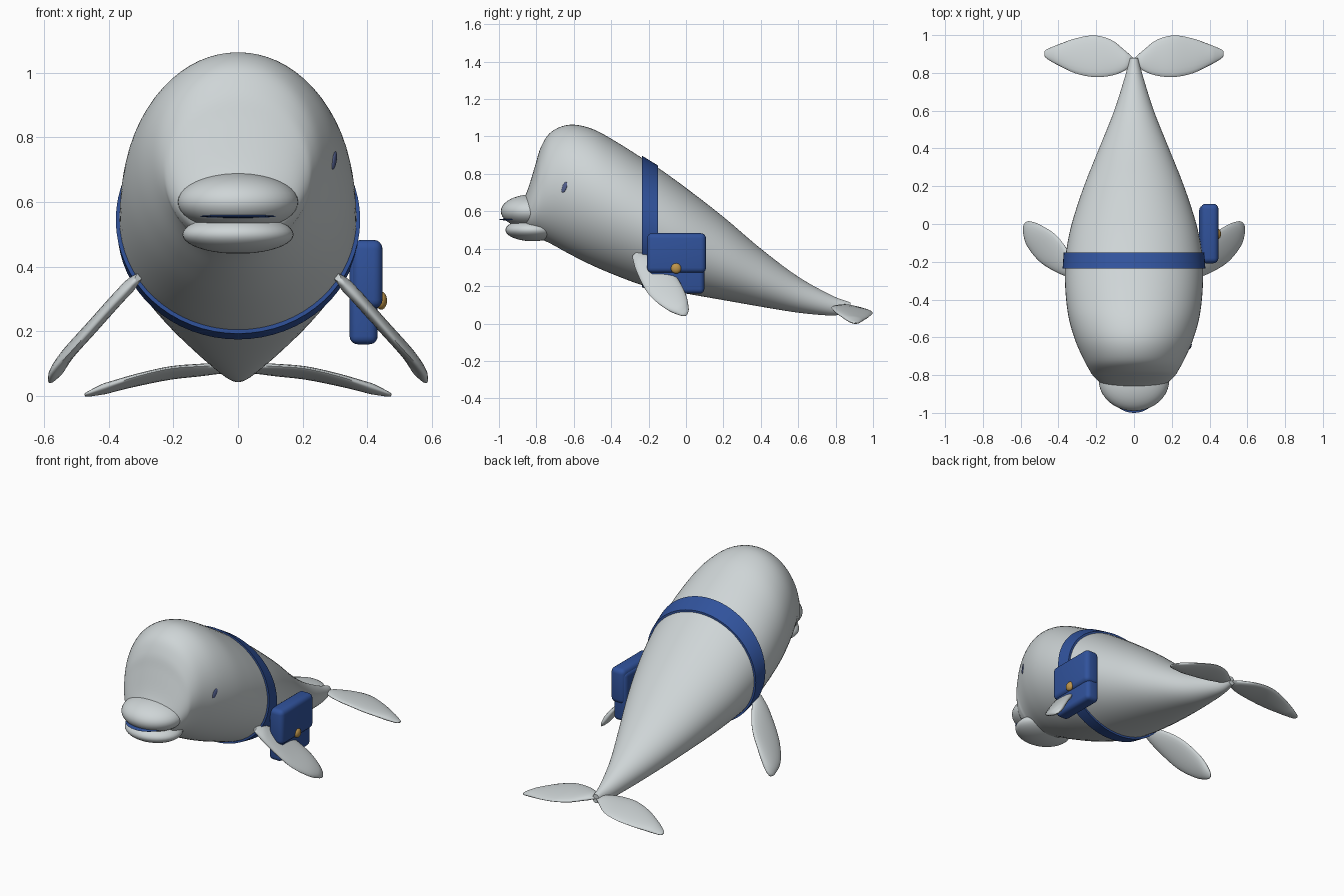
import bpy, bmesh
from math import cos, sin, pi, radians
from mathutils import Vector

if "Cube" in bpy.data.objects:
    bpy.data.objects.remove(bpy.data.objects["Cube"])


def material(name, rgb):
    m = bpy.data.materials.new(name)
    m.use_nodes = True
    m.diffuse_color = (*rgb, 1)
    bsdf = m.node_tree.nodes["Principled BSDF"]
    bsdf.inputs["Base Color"].default_value = (*rgb, 1)
    bsdf.inputs["Roughness"].default_value = 0.6
    return m


SKIN = material("pale_grey", (0.62, 0.665, 0.675))
BLUE = material("bag_blue", (0.03, 0.085, 0.33))
SLATE = material("slate_blue", (0.09, 0.12, 0.28))
GOLD = material("gold", (0.52, 0.30, 0.07))


def finish(name, bm, mat, angle=40):
    bmesh.ops.recalc_face_normals(bm, faces=bm.faces)
    me = bpy.data.meshes.new(name)
    bm.to_mesh(me)
    bm.free()
    me.materials.append(mat)
    ob = bpy.data.objects.new(name, me)
    bpy.context.collection.objects.link(ob)
    bpy.ops.object.select_all(action='DESELECT')
    ob.select_set(True)
    bpy.context.view_layer.objects.active = ob
    bpy.ops.object.shade_smooth_by_angle(angle=radians(angle))
    return ob


def smooth_rows(rows, steps):
    """Resample rows of numbers along a smooth curve through them."""
    rows = [Vector(r) for r in rows]
    pts = [rows[0] * 2 - rows[1]] + rows + [rows[-1] * 2 - rows[-2]]
    out = []
    for a, b, c, d in zip(pts, pts[1:], pts[2:], pts[3:]):
        for i in range(steps):
            t = i / steps
            out.append(b + (c - a) * (t / 2) + (a * 2 - b * 5 + c * 4 - d) * (t * t / 2)
                       + (b * 3 - a - c * 3 + d) * (t ** 3 / 2))
    return out + [rows[-1]]


def loft(rings, closed=False):
    bm = bmesh.new()
    loops = [[bm.verts.new(p) for p in ring] for ring in rings]
    pairs = list(zip(loops, loops[1:])) + ([(loops[-1], loops[0])] if closed else [])
    for a, b in pairs:
        for i in range(len(a)):
            j = (i + 1) % len(a)
            bm.faces.new((a[i], a[j], b[j], b[i]))
    if not closed:
        bm.faces.new(loops[0])
        bm.faces.new(loops[-1])
    return bm


def section(y, bottom, top, half, grow=0.0, n=64):
    mid, tall = (bottom + top) / 2, (top - bottom) / 2 + grow
    return [Vector(((half + grow) * cos(2 * pi * i / n), y, mid + tall * sin(2 * pi * i / n)))
            for i in range(n)]


def ellipsoid(name, centre, radii, mat, rot=(0, 0, 0), seg=40):
    bm = bmesh.new()
    bmesh.ops.create_uvsphere(bm, u_segments=seg, v_segments=seg // 2, radius=1)
    bmesh.ops.scale(bm, vec=radii, verts=bm.verts)
    ob = finish(name, bm, mat, 60)
    ob.location, ob.rotation_euler = centre, rot
    return ob


def rounded_box(name, low, high, radius, mat):
    low, high = Vector(low), Vector(high)
    bm = bmesh.new()
    bmesh.ops.create_cube(bm, size=1)
    bmesh.ops.scale(bm, vec=high - low, verts=bm.verts)
    bmesh.ops.translate(bm, vec=(low + high) / 2, verts=bm.verts)
    bmesh.ops.bevel(bm, geom=bm.edges[:], offset=radius, segments=4, profile=0.5, affect='EDGES')
    return finish(name, bm, mat)


def fin(name, rows, chord, thick, side):
    """Leaf-shaped blade: rows give the centre line and half width."""
    chord = Vector(chord).normalized()
    path = smooth_rows(rows, 6)
    rings = []
    for k, r in enumerate(path):
        ahead = path[min(k + 1, len(path) - 1)].xyz - path[max(k - 1, 0)].xyz
        normal = ahead.cross(chord).normalized()
        half = max(r.w, 0.004)
        t = thick * min(1, half / 0.05)
        ring = [r.xyz + chord * (half * cos(2 * pi * i / 20)) + normal * (t * sin(2 * pi * i / 20))
                for i in range(20)]
        rings.append([Vector((p.x * side, p.y, p.z)) for p in ring])
    return finish(name, loft(rings), SKIN, 70)


# Body: y, underside, back, half width
profile = [
    (-0.88, 0.53, 0.64, 0.09), (-0.845, 0.48, 0.72, 0.17), (-0.805, 0.46, 0.85, 0.215),
    (-0.775, 0.45, 0.945, 0.235), (-0.72, 0.425, 1.025, 0.265), (-0.62, 0.37, 1.063, 0.31),
    (-0.5, 0.31, 1.04, 0.345), (-0.37, 0.255, 0.97, 0.362), (-0.235, 0.205, 0.885, 0.366),
    (-0.15, 0.187, 0.833, 0.36), (0, 0.16, 0.725, 0.33), (0.2, 0.125, 0.57, 0.265),
    (0.4, 0.09, 0.4, 0.185), (0.6, 0.058, 0.25, 0.105), (0.78, 0.043, 0.15, 0.048),
    (0.88, 0.058, 0.112, 0.022)]
body = finish("body", loft([section(*r) for r in smooth_rows(profile, 5)]), SKIN, 60)

# Snout and mouth
ellipsoid("upper_lip", (0, -0.825, 0.6), (0.187, 0.165, 0.09), SKIN)
ellipsoid("lower_lip", (0, -0.82, 0.5), (0.172, 0.145, 0.06), SKIN)
ellipsoid("mouth_line", (0, -0.88, 0.556), (0.127, 0.12, 0.007), BLUE)

# Eye set into the left side of the head
bpy.context.view_layer.update()
hit, spot, normal, _ = body.ray_cast((1, -0.65, 0.728), (-1, 0, 0))
ellipsoid("left_eye", spot, (0.005, 0.013, 0.03), SLATE, (-0.4, 0, -0.45), 20)

# Flippers and tail flukes
flipper = [(0.305, -0.27, 0.37, 0.025), (0.36, -0.22, 0.315, 0.065), (0.45, -0.135, 0.215, 0.098),
           (0.53, -0.06, 0.125, 0.078), (0.568, -0.01, 0.064, 0.035), (0.577, 0.003, 0.045, 0.008)]
fluke = [(0.0, 0.865, 0.086, 0.012), (0.05, 0.866, 0.086, 0.055), (0.12, 0.88, 0.08, 0.095),
         (0.21, 0.888, 0.071, 0.111), (0.31, 0.89, 0.05, 0.093), (0.4, 0.895, 0.026, 0.056),
         (0.46, 0.9, 0.007, 0.026), (0.474, 0.902, 0.003, 0.012)]
for label, side in (("left", 1), ("right", -1)):
    fin(label + "_flipper", flipper, (-0.46, 0.7, 0.55), 0.02, side)
    fin(label + "_fluke", fluke, (0, 1, -0.12), 0.016, side)

# Strap around the body
edges = [profile[8], profile[9]]
outer = [section(*r, grow=0.012) for r in edges]
inner = [section(*r, grow=-0.005) for r in reversed(edges)]
finish("strap", loft(outer + inner, closed=True), BLUE, 30)

# Bag with flap and clasp
rounded_box("bag", (0.345, -0.198, 0.16), (0.432, 0.098, 0.465), 0.025, BLUE)
rounded_box("bag_flap", (0.352, -0.208, 0.27), (0.447, 0.107, 0.483), 0.028, BLUE)
ellipsoid("clasp", (0.443, -0.053, 0.295), (0.018, 0.028, 0.028), GOLD, seg=24)
